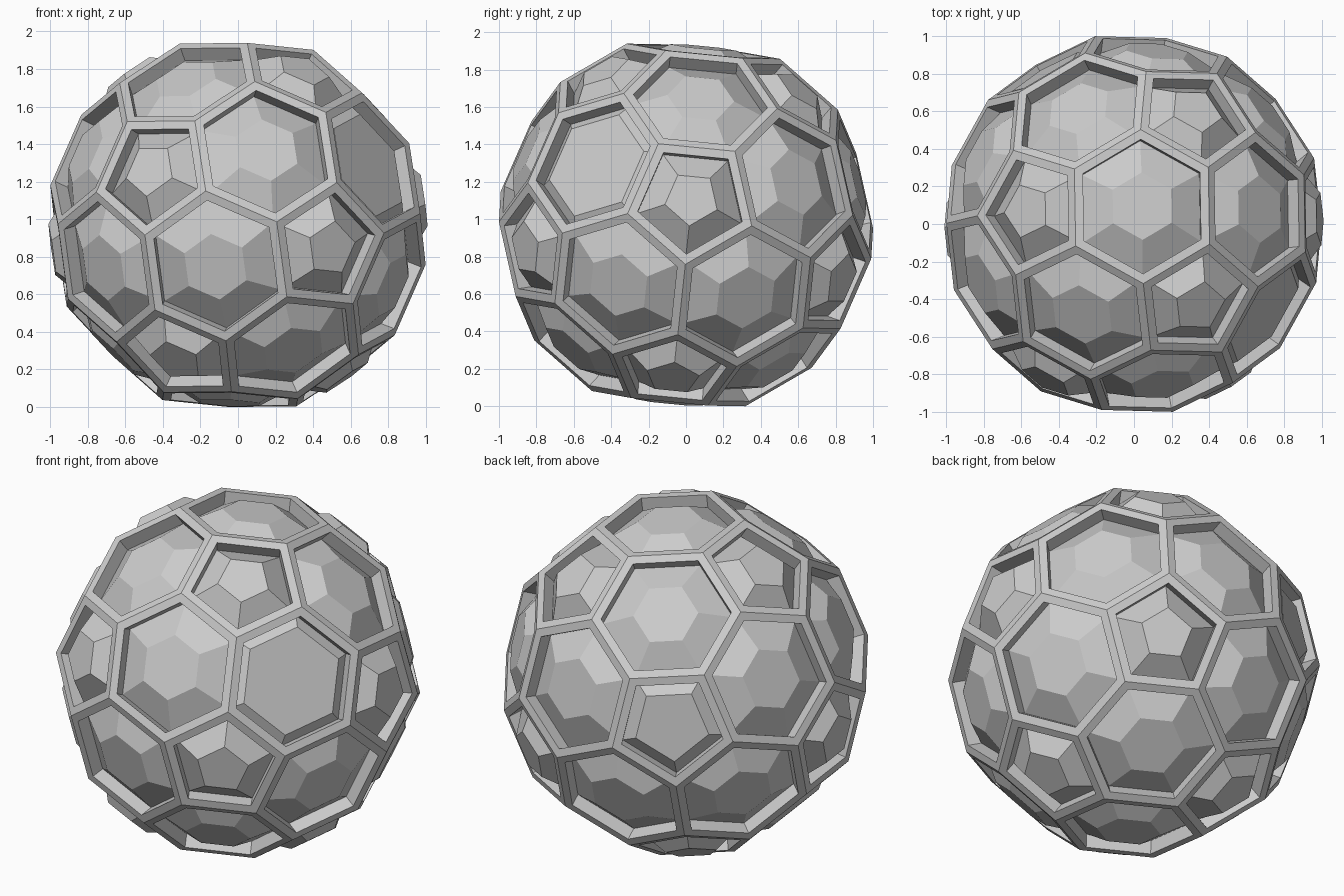
import bpy, bmesh
from mathutils import Vector

if "Cube" in bpy.data.objects:
    bpy.data.objects.remove(bpy.data.objects["Cube"])

# tilted orthonormal frame of the ball
Z = Vector((-.070, -.749, .659)).normalized()
X = Vector((.627, -.550, -.552))
X = (X - Z * X.dot(Z)).normalized()
Y = Z.cross(X)
PHI = (1 + 5 ** .5) / 2

BORDER = .045      # half width of a frame bar
DEPTH = .08        # depth of the recess behind the frame
RISE = {6: .10, 5: .12}    # height of the faceted panels from recess floor


def icosahedron_points():
    pts = []
    for a, b, c in ((X, Y, Z), (Y, Z, X), (Z, X, Y)):
        # a = 0, b = +-1, c = +-phi
        for s in (1, -1):
            for t in (1, -1):
                pts.append((b * s + c * t * PHI).normalized())
    return pts


def make_object(name, bm):
    me = bpy.data.meshes.new(name)
    bm.normal_update()
    bm.to_mesh(me)
    bm.free()
    ob = bpy.data.objects.new(name, me)
    bpy.context.collection.objects.link(ob)
    return ob


# truncated icosahedron: cut each corner at a third of its edges
ico = icosahedron_points()
cut = [(2 * p + q) / 3 for p in ico for q in ico if p is not q and p.dot(q) > .3]
scale = 1 / max(max(abs(k) for k in v) for v in cut)
bm = bmesh.new()
for v in cut:
    bm.verts.new(v * scale)
bmesh.ops.convex_hull(bm, input=bm.verts[:])
bmesh.ops.dissolve_limit(bm, angle_limit=.05, verts=bm.verts[:], edges=bm.edges[:])
bmesh.ops.recalc_face_normals(bm, faces=bm.faces[:])
bm.normal_update()

# frame bars, then recess walls
floors = bm.faces[:]
bmesh.ops.inset_individual(bm, faces=floors, thickness=BORDER, use_even_offset=True)
bm.normal_update()
bmesh.ops.inset_individual(bm, faces=floors, thickness=0, depth=-DEPTH)
bm.normal_update()

# two panels have a wide, low flat top
wide_dirs = [Vector((.77, -.52, .36)).normalized(), Vector((-.497, .862, .123)).normalized()]
panels = {5: bmesh.new(), 6: bmesh.new()}
for f in floors:
    n = len(f.verts)
    c, nor = f.calc_center_median(), f.normal.copy()
    ratio, rise = .5, RISE[n]
    if any(c.normalized().dot(d) > .96 for d in wide_dirs):
        ratio, rise = (.83, .045) if n == 6 else (.72, .06)
    pb = panels[n]
    low = [pb.verts.new(v.co) for v in f.verts]
    top = [pb.verts.new(c + (v.co - c) * ratio + nor * rise) for v in f.verts]
    for i in range(n):
        j = (i + 1) % n
        pb.faces.new((low[i], low[j], top[j], top[i]))
    pb.faces.new(top)
bmesh.ops.delete(bm, geom=floors, context='FACES_ONLY')

parts = [make_object("ball_frame", bm),
         make_object("pentagon_panels", panels[5]),
         make_object("hexagon_panels", panels[6])]

# stand on the ground
low_z = min(v.co.z for o in parts for v in o.data.vertices)
for o in parts:
    for v in o.data.vertices:
        v.co.z -= low_z
